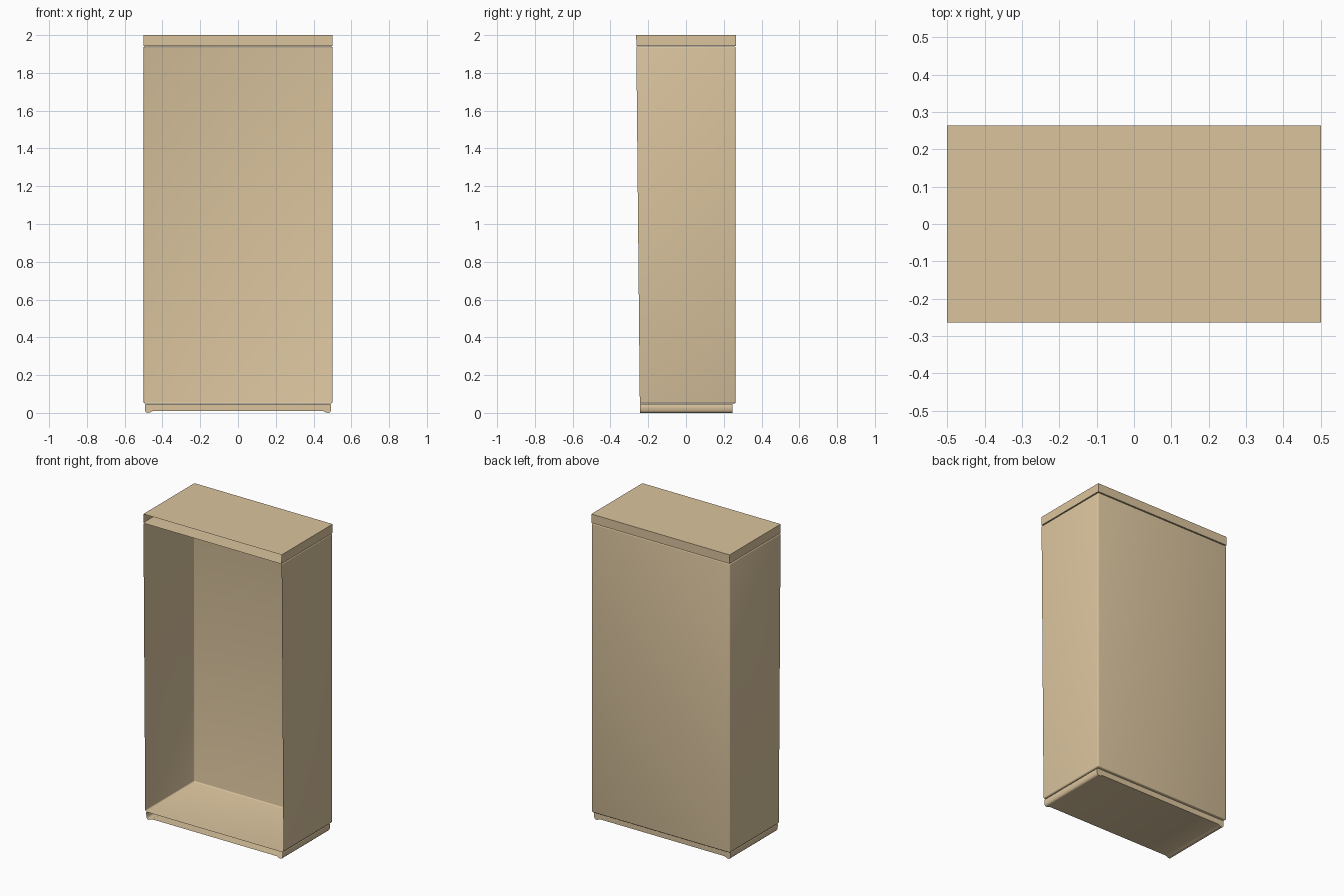
import bpy, bmesh, math

if "Cube" in bpy.data.objects:
    bpy.data.objects.remove(bpy.data.objects["Cube"])

wood = bpy.data.materials.new("wood")
wood.diffuse_color = (0.70, 0.55, 0.34, 1)
wood.use_nodes = True
wood.node_tree.nodes["Principled BSDF"].inputs["Base Color"].default_value = wood.diffuse_color


def front_y(z):
    # The open front leans forward slightly towards the top
    return -0.244 - 0.0098 * z


def rounded_rect(hw, z0, z1, r_bottom, r_top, steps=3):
    pts = []
    for cx, cz, r, start in ((hw, z0, r_bottom, -90), (hw, z1, r_top, 0),
                             (-hw, z1, r_top, 90), (-hw, z0, r_bottom, 180)):
        n = steps if r > 0 else 0
        ox = cx - math.copysign(r, cx)
        oz = cz + (r if cz == z0 else -r)
        for i in range(n + 1):
            a = math.radians(start + (90 * i / n if n else 0))
            pts.append((ox + r * math.cos(a), oz + r * math.sin(a)))
    return pts


def open_shell(name, profile, back, round_back):
    """Tray-like shell: x/z outline swept from the open front to a closed back."""
    bm = bmesh.new()
    f = [bm.verts.new((x, front_y(z), z)) for x, z in profile]
    b = [bm.verts.new((x, back, z)) for x, z in profile]
    n = len(profile)
    for i in range(n):
        j = (i + 1) % n
        bm.faces.new((f[i], f[j], b[j], b[i]))
    panel = bm.faces.new(b)
    if round_back:
        bmesh.ops.bevel(bm, geom=list(panel.edges), offset=round_back,
                        segments=3, profile=0.5, affect='EDGES')
    bmesh.ops.recalc_face_normals(bm, faces=bm.faces[:])
    # The large back panel must face outwards (+y)
    big = max(bm.faces, key=lambda q: q.calc_area() * (abs(q.normal.y) > 0.9))
    if big.normal.y < 0:
        bmesh.ops.reverse_faces(bm, faces=bm.faces[:])
    me = bpy.data.meshes.new(name)
    bm.to_mesh(me)
    bm.free()
    me.materials.append(wood)
    ob = bpy.data.objects.new(name, me)
    bpy.context.collection.objects.link(ob)
    bpy.context.view_layer.objects.active = ob
    ob.select_set(True)
    bpy.ops.object.shade_smooth_by_angle(angle=math.radians(40))
    ob.select_set(False)
    return ob


# Main cabinet body, open at the front
open_shell("cabinet_body", rounded_rect(0.5, 0.05, 1.94, 0.008, 0.008), 0.262, 0.006)

# Hollow top cap with crisp edges
open_shell("top_cap", rounded_rect(0.5, 1.943, 2.0, 0, 0), 0.264, 0)

# Base plinth with two low side runners
half = [(0.45, 0.01), (0.465, 0.003), (0.475, 0.0), (0.485, 0.002),
        (0.492, 0.010), (0.493, 0.042), (0.490, 0.047)]
base = half + [(-x, z) for x, z in reversed(half)]
open_shell("base_plinth", base, 0.245, 0)
